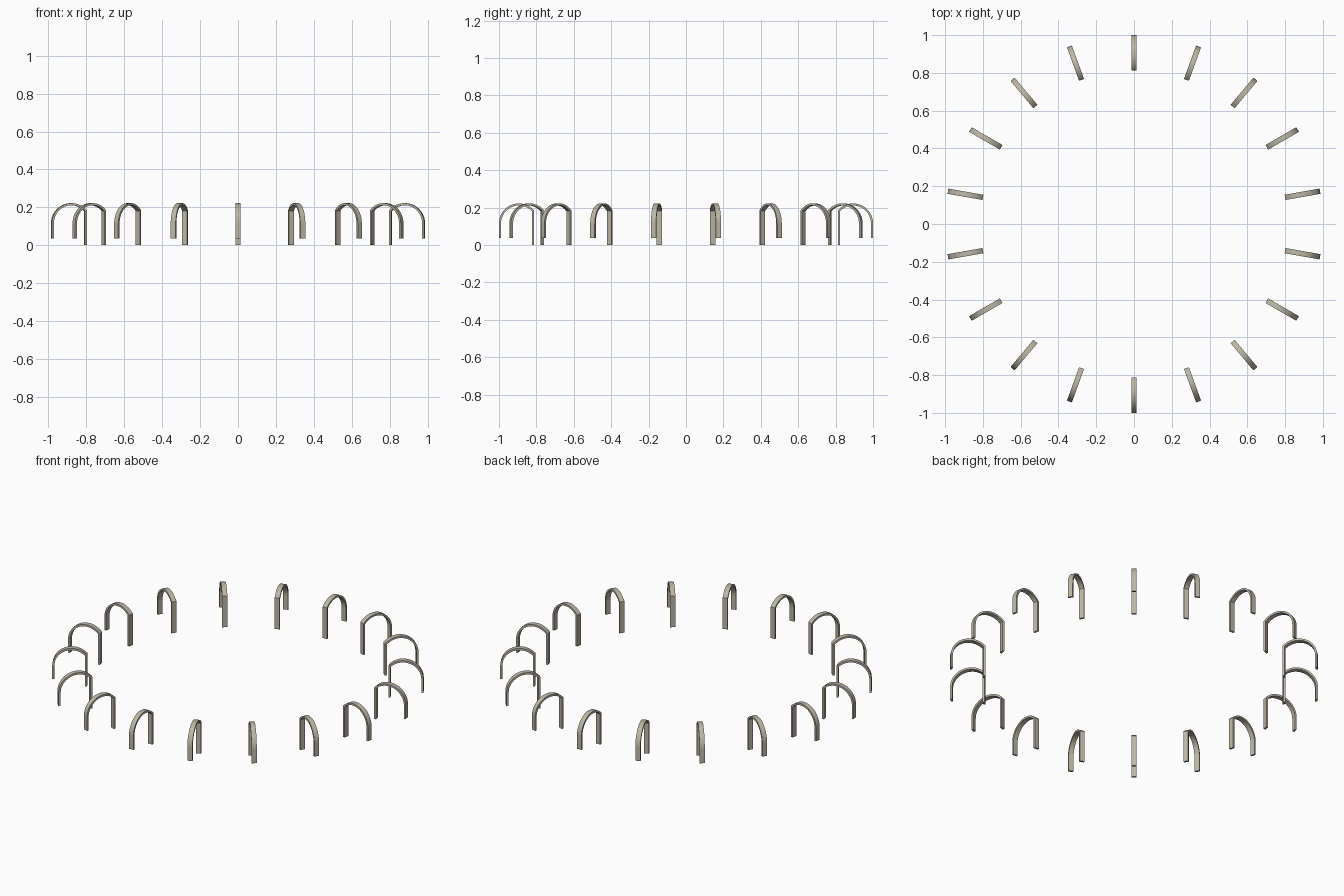
import bpy, bmesh, math
from mathutils import Matrix

cube = bpy.data.objects.get("Cube")
if cube:
    bpy.data.objects.remove(cube, do_unlink=True)

COUNT, WIDTH, THICK = 18, 0.028, 0.011
R_IN, R_OUT = 0.812, 1.0           # radial reach of each arch
RADIUS, TOP, FOOT = 0.107, 0.222, 0.036
STEPS = 18

# Warm grey stone
stone = bpy.data.materials.new("warm_grey")
stone.use_nodes = True
colour = (0.5, 0.47, 0.38, 1)
stone.diffuse_color = colour
stone.node_tree.nodes["Principled BSDF"].inputs["Base Color"].default_value = colour


def edge_line(inset):
    """Line from the outer foot, over the bend, down to the inner foot."""
    cx, cz, r = R_OUT - RADIUS, TOP - RADIUS, RADIUS - inset
    end = math.acos((R_IN + inset - cx) / r)
    pts = [(R_OUT - inset, FOOT)]
    for i in range(STEPS + 1):
        a = end * i / STEPS
        pts.append((cx + r * math.cos(a), cz + r * math.sin(a)))
    return pts + [(R_IN + inset, 0)]


def arch_mesh():
    bm = bmesh.new()
    rows = []
    for (xo, zo), (xi, zi) in zip(edge_line(0), edge_line(THICK)):
        h = WIDTH / 2
        rows.append([bm.verts.new(p) for p in
                     ((xo, -h, zo), (xo, h, zo), (xi, h, zi), (xi, -h, zi))])
    for a, b in zip(rows, rows[1:]):
        for k in range(4):
            n = (k + 1) % 4
            bm.faces.new((a[k], a[n], b[n], b[k]))
    bm.faces.new(rows[0])
    bm.faces.new(rows[-1])
    bmesh.ops.recalc_face_normals(bm, faces=bm.faces)
    mesh = bpy.data.meshes.new("arch")
    bm.to_mesh(mesh)
    bm.free()
    mesh.materials.append(stone)
    return mesh


# Ring of arches sharing one mesh
mesh = arch_mesh()
for i in range(COUNT):
    arch = bpy.data.objects.new(f"arch_{i + 1}", mesh)
    bpy.context.collection.objects.link(arch)
    arch.matrix_world = Matrix.Rotation(math.pi / 2 + i * math.tau / COUNT, 4, "Z")

# Smooth the bend, keep the strip edges sharp
bpy.ops.object.select_all(action="DESELECT")
arch.select_set(True)
bpy.context.view_layer.objects.active = arch
bpy.ops.object.shade_smooth_by_angle(angle=math.radians(30))
